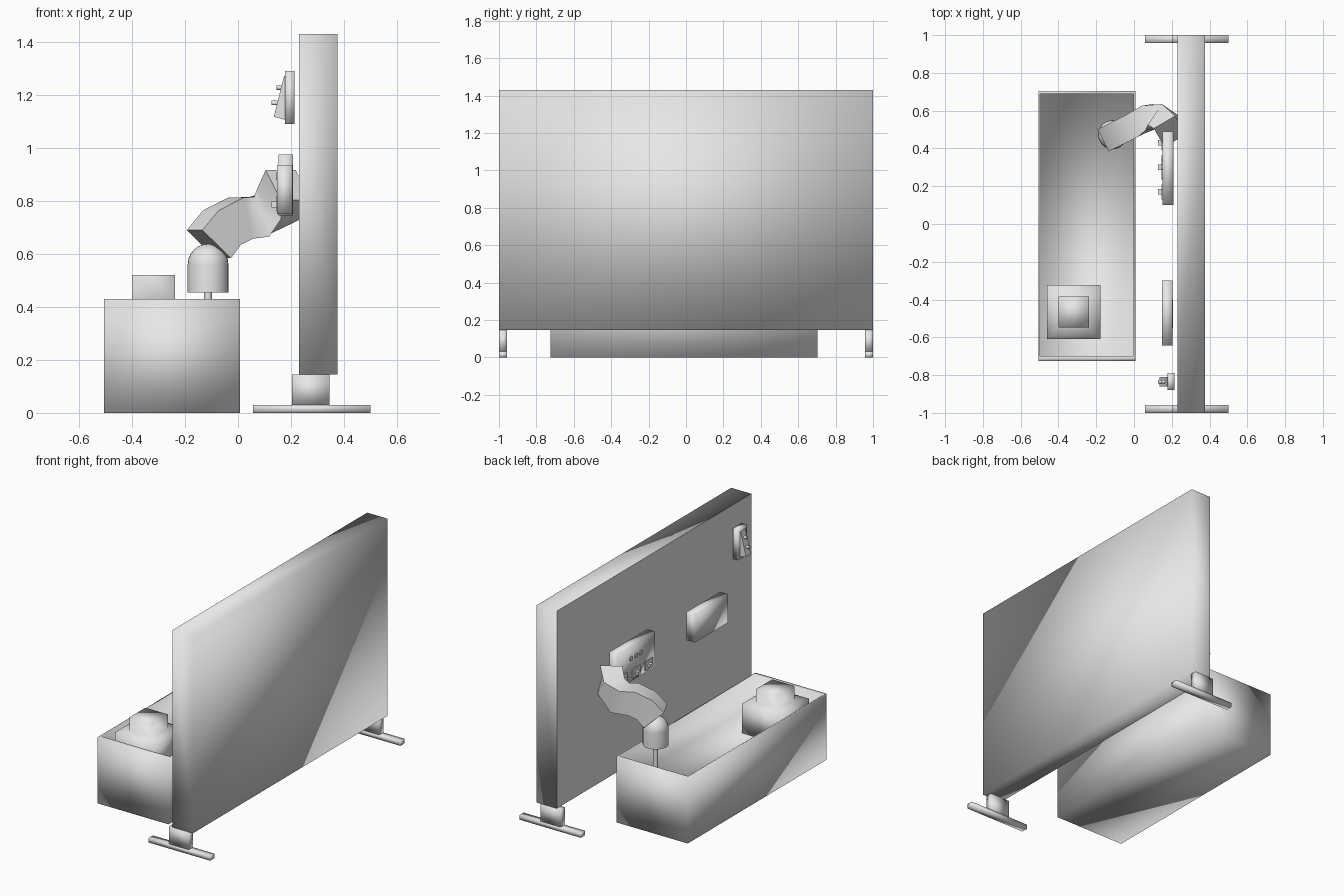
import bpy, bmesh, math
from mathutils import Vector

if "Cube" in bpy.data.objects:
    bpy.data.objects.remove(bpy.data.objects["Cube"])

grey = bpy.data.materials.new("light_grey")
grey.diffuse_color = (0.8, 0.8, 0.8, 1)
grey.use_nodes = True
grey.node_tree.nodes["Principled BSDF"].inputs["Base Color"].default_value = grey.diffuse_color


def finish(name, bm, smooth=True):
    """Turn a bmesh into a named grey object."""
    bmesh.ops.recalc_face_normals(bm, faces=bm.faces)
    for f in bm.faces:
        f.smooth = smooth
    me = bpy.data.meshes.new(name)
    bm.to_mesh(me)
    bm.free()
    me.materials.append(grey)
    ob = bpy.data.objects.new(name, me)
    bpy.context.collection.objects.link(ob)
    return ob


def box_mesh(x, y, z):
    """Box from (min, max) ranges."""
    bm = bmesh.new()
    bmesh.ops.create_cube(bm, size=1)
    for v in bm.verts:
        v.co = [r[0] if c < 0 else r[1] for c, r in zip(v.co, (x, y, z))]
    return bm


def box(name, x, y, z, smooth=True):
    return finish(name, box_mesh(x, y, z), smooth)


def top_face(bm):
    return max(bm.faces, key=lambda f: f.calc_center_median().z)


def lathe(name, profile, origin, axis='Z', sides=24):
    """Solid of revolution from (radius, height) pairs, along z or -x."""
    bm = bmesh.new()
    rings = []
    for r, h in profile:
        ring = []
        for i in range(sides):
            a = math.tau * i / sides
            p = Vector((r * math.cos(a), r * math.sin(a), h))
            if axis == '-X':
                p = Vector((-p.z, p.x, p.y))
            ring.append(bm.verts.new(p + Vector(origin)))
        rings.append(ring)
    for a, b in zip(rings, rings[1:]):
        for i in range(sides):
            j = (i + 1) % sides
            bm.faces.new((a[i], a[j], b[j], b[i]))
    bm.faces.new(rings[0])
    bm.faces.new(rings[-1])
    ob = finish(name, bm)
    ob.data.set_sharp_from_angle(angle=math.radians(40))
    return ob


# Upright board: only the working side is flat shaded
board = box("board", (0.23, 0.375), (-1, 1), (0.145, 1.43))
for p in board.data.polygons:
    if p.normal.x < -0.9:
        p.use_smooth = False

# Feet and short posts at both ends
for side, y in (("front", (-1, -0.957)), ("back", (0.957, 1))):
    box(side + "_foot", (0.057, 0.5), y, (0, 0.03))
    box(side + "_post", (0.203, 0.346), y, (0.03, 0.145))

# Open trough with thin walls and a raised floor
bm = box_mesh((-0.505, 0.007), (-0.725, 0.703), (0, 0.43))
face = top_face(bm)
bmesh.ops.inset_region(bm, faces=[face], thickness=0.012)
for v in face.verts:
    v.co.y = -0.7 if v.co.y < 0 else 0.688
down = bmesh.ops.extrude_discrete_faces(bm, faces=[face])["faces"]
for v in down[0].verts:
    v.co.z = 0.24
finish("trough", bm)

# Pedestal standing in the trough, with a square block on top
bm = box_mesh((-0.46, -0.177), (-0.608, -0.322), (0.24, 0.43))
face = top_face(bm)
bmesh.ops.inset_region(bm, faces=[face], thickness=0.086)
up = bmesh.ops.extrude_discrete_faces(bm, faces=[face])["faces"]
for v in up[0].verts:
    v.co.z = 0.52
finish("pedestal", bm)

# Curved square duct coming out of the board
path = [Vector(p) for p in ((0.19, 0.49, 0.86), (0.155, 0.55, 0.79),
                            (0.08, 0.565, 0.74), (0.01, 0.53, 0.735),
                            (-0.06, 0.495, 0.70), (-0.11, 0.47, 0.637))]
bm = bmesh.new()
rings = []
for i, p in enumerate(path):
    t = (path[min(i + 1, len(path) - 1)] - path[max(i - 1, 0)]).normalized()
    side = t.cross(Vector((0, 0, 1))).normalized()
    up = side.cross(t)
    rings.append([bm.verts.new(p + side * a * 0.066 + up * b * 0.08)
                  for a, b in ((-1, -1), (1, -1), (1, 1), (-1, 1))])
for a, b in zip(rings, rings[1:]):
    for i in range(4):
        j = (i + 1) % 4
        bm.faces.new((a[i], a[j], b[j], b[i]))
bm.faces.new(rings[0])
bm.faces.new(rings[-1])
duct = finish("curved_duct", bm)
duct.data.set_sharp_from_angle(angle=math.radians(45))

# Domed head and its stem
dome = [(0.077, 0.455), (0.077, 0.56)]
dome += [(0.077 * math.cos(a), 0.56 + 0.078 * math.sin(a))
         for a in (math.radians(d) for d in (15, 30, 45, 60, 75, 88))]
lathe("domed_head", dome, (-0.113, 0.473, 0))
lathe("stem", [(0.015, 0.24), (0.015, 0.457)], (-0.113, 0.473, 0), sides=12)

# Control box with three buttons, three socket plates and switches
box("control_box", (0.152, 0.208), (0.1, 0.49), (0.745, 0.975))
for i in range(3):
    lathe(f"button_{i}", [(0.015, 0), (0.015, 0.007)],
          (0.153, 0.25 + 0.05 * i, 0.895), '-X', 12)
    y = 0.17 + 0.13 * i
    box(f"switch_plate_{i}", (0.145, 0.154), (y - 0.04, y + 0.04), (0.76, 0.82), False)
    box(f"switch_{i}", (0.126, 0.148), (y - 0.014, y + 0.014), (0.775, 0.797), False)

# Plain wall box
box("plain_box", (0.147, 0.205), (-0.643, -0.3), (0.75, 0.935))

# Brackets that hold the wall boxes to the board
for name, y, z in (("control_bracket", (0.2, 0.4), (0.8, 0.92)),
                   ("plain_bracket", (-0.55, -0.4), (0.8, 0.9))):
    box(name, (0.2, 0.206), y, z)

# Upper wall unit: back plate, sloping panel and two knobs
box("upper_plate", (0.178, 0.214), (-0.88, -0.79), (1.09, 1.29))
bm = bmesh.new()
outline = ((0.135, 1.118), (0.182, 1.105), (0.2, 1.265), (0.174, 1.272))
loop = bm.faces.new([bm.verts.new((x, -0.86, z)) for x, z in outline])
ext = bmesh.ops.extrude_face_region(bm, geom=[loop])["geom"]
for v in ext:
    if isinstance(v, bmesh.types.BMVert):
        v.co.y = -0.81
finish("sloping_panel", bm, False)
for i, (x, z) in enumerate(((0.167, 1.228), (0.149, 1.17))):
    lathe(f"upper_knob_{i}", [(0.009, 0), (0.009, 0.022)], (x, -0.835, z), '-X', 10)
